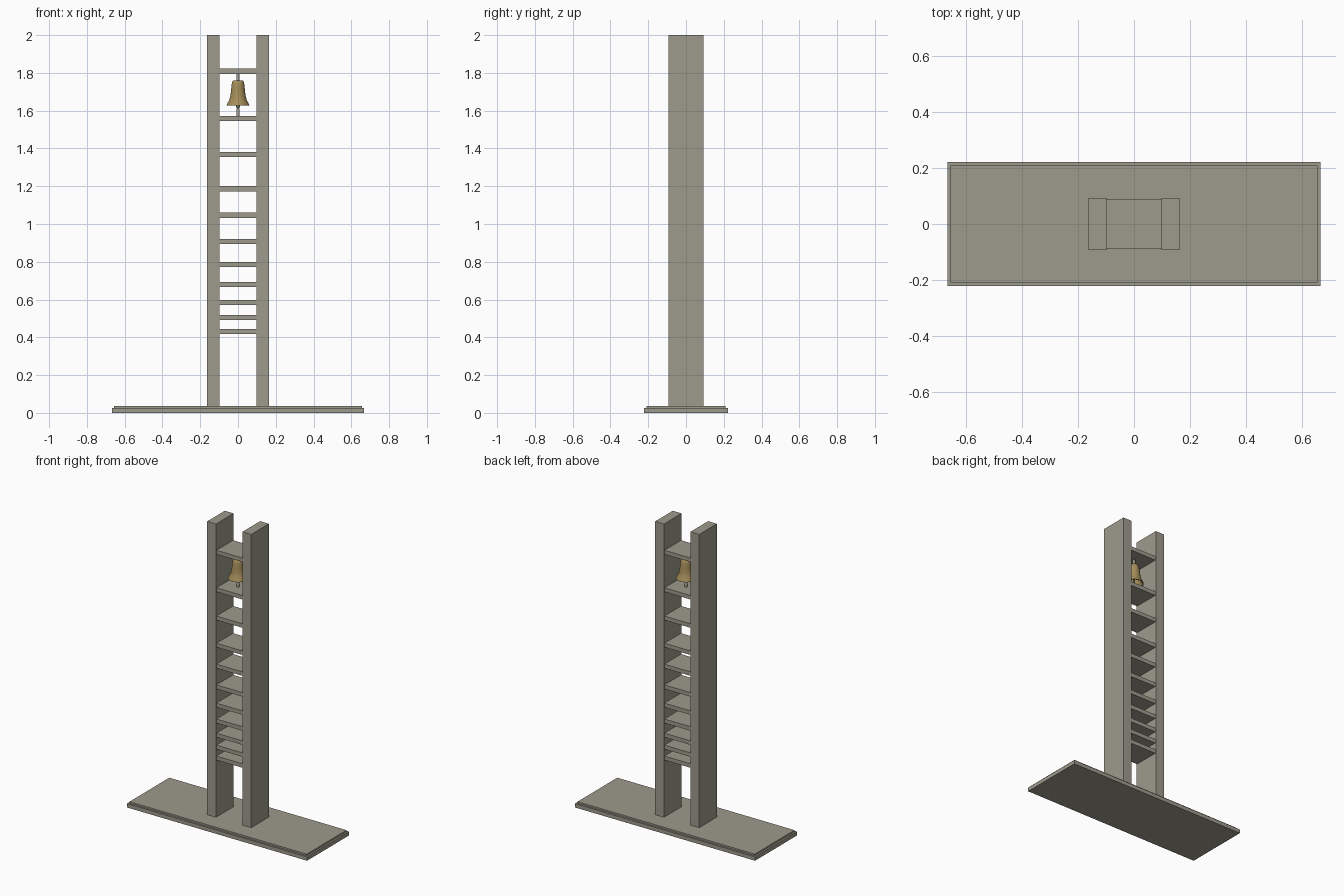
import bpy
import bmesh
import math

if "Cube" in bpy.data.objects:
    bpy.data.objects.remove(bpy.data.objects["Cube"])


def material(name, rgb):
    m = bpy.data.materials.new(name)
    m.diffuse_color = (*rgb, 1)
    m.use_nodes = True
    m.node_tree.nodes["Principled BSDF"].inputs["Base Color"].default_value = m.diffuse_color
    return m


STONE = material("warm grey", (0.34, 0.325, 0.265))
BRASS = material("dull brass", (0.37, 0.265, 0.10))


def finish(name, bm, mat):
    bmesh.ops.recalc_face_normals(bm, faces=bm.faces)
    mesh = bpy.data.meshes.new(name)
    bm.to_mesh(mesh)
    bm.free()
    mesh.materials.append(mat)
    obj = bpy.data.objects.new(name, mesh)
    bpy.context.collection.objects.link(obj)
    return obj


def box(name, x0, x1, half_y, z0, z1):
    bm = bmesh.new()
    bmesh.ops.create_cube(bm, size=1)
    for v in bm.verts:
        v.co.x = x1 if v.co.x > 0 else x0
        v.co.y = half_y if v.co.y > 0 else -half_y
        v.co.z = z1 if v.co.z > 0 else z0
    return finish(name, bm, STONE)


def lathe(name, profile, mat, sides=32):
    """Spin a (radius, z) profile around the vertical axis."""
    bm = bmesh.new()
    verts = [bm.verts.new((r, 0, z)) for r, z in profile]
    edges = [bm.edges.new(pair) for pair in zip(verts, verts[1:])]
    bmesh.ops.spin(bm, geom=verts + edges, cent=(0, 0, 0), axis=(0, 0, 1),
                   angle=math.tau, steps=sides)
    bmesh.ops.remove_doubles(bm, verts=bm.verts, dist=0.0001)
    obj = finish(name, bm, mat)
    bpy.ops.object.select_all(action='DESELECT')
    obj.select_set(True)
    bpy.context.view_layer.objects.active = obj
    bpy.ops.object.shade_smooth_by_angle(angle=math.radians(35))
    return obj


# Stepped plinth
box("base_slab", -0.667, 0.667, 0.222, 0, 0.026)
box("base_step", -0.656, 0.656, 0.21, 0.026, 0.037)

# Two tall posts
box("left_post", -0.163, -0.098, 0.093, 0.037, 2.0)
box("right_post", 0.098, 0.163, 0.093, 0.037, 2.0)

# Shelves between the posts, spaced wider toward the top
shelf_tops = [0.445, 0.518, 0.598, 0.693, 0.799, 0.921,
              1.060, 1.200, 1.382, 1.571, 1.822]
for i, z in enumerate(shelf_tops):
    box(f"shelf_{i + 1}", -0.098, 0.098, 0.088, z - 0.027, z)

# Hanger rod above the bell
lathe("bell_hanger", [(0, 1.75), (0.009, 1.75), (0.009, 1.797), (0, 1.797)],
      STONE, 16)

# Hollow bell: outer wall down to the lip, then back up inside
lathe("bell", [(0, 1.759), (0.025, 1.759), (0.031, 1.752), (0.034, 1.735),
               (0.037, 1.705), (0.041, 1.675), (0.047, 1.655),
               (0.056, 1.639), (0.060, 1.628), (0.055, 1.627),
               (0.042, 1.652), (0.034, 1.685), (0.028, 1.735), (0, 1.745)],
      BRASS)

# Clapper with its weight hanging below the lip
lathe("clapper", [(0, 1.745), (0.005, 1.745), (0.005, 1.632), (0.010, 1.628),
                  (0.010, 1.620), (0.005, 1.613), (0.009, 1.607),
                  (0.009, 1.571), (0, 1.571)], STONE, 16)
